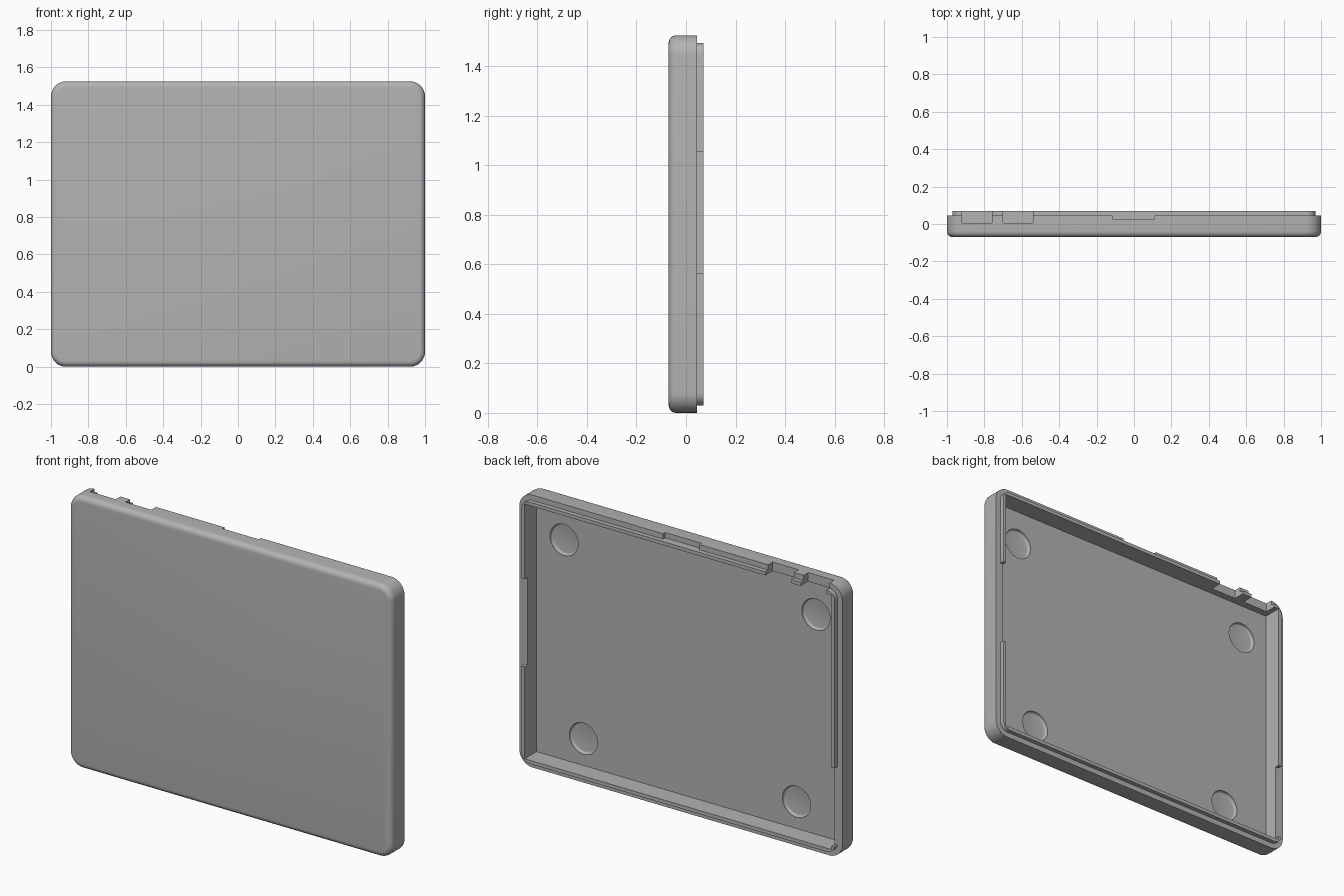
import bpy, bmesh, math
from mathutils import Vector

if "Cube" in bpy.data.objects:
    bpy.data.objects.remove(bpy.data.objects["Cube"])

W, H = 2.0, 1.525          # outer width and height
FRONT, RIM, LIP = -0.07, 0.045, 0.07
FLOOR, WALL, STEP = -0.035, 0.05, 0.03
CORNER, FILLET = 0.08, 0.03

grey = bpy.data.materials.new("grey_plastic")
grey.diffuse_color = (0.45, 0.45, 0.45, 1)
grey.use_nodes = True
grey.node_tree.nodes["Principled BSDF"].inputs["Base Color"].default_value = grey.diffuse_color


def ring(bm, inset, y, seg=8):
    """Rounded rectangle loop in the xz plane."""
    r = max(CORNER - inset, 0.01)
    cx, cz = W / 2 - inset - r, H / 2 - inset - r
    verts = []
    for q, (sx, sz) in enumerate([(1, 1), (-1, 1), (-1, -1), (1, -1)]):
        for i in range(seg + 1):
            a = (q + i / seg) * math.pi / 2
            verts.append(bm.verts.new((sx * cx + r * math.cos(a), y,
                                       H / 2 + sz * cz + r * math.sin(a))))
    return verts


def finish(bm, name):
    bmesh.ops.recalc_face_normals(bm, faces=bm.faces[:])
    mesh = bpy.data.meshes.new(name)
    bm.to_mesh(mesh)
    bm.free()
    ob = bpy.data.objects.new(name, mesh)
    mesh.materials.append(grey)
    bpy.context.collection.objects.link(ob)
    return ob


def box(name, x0, x1, y0, y1, z0, z1):
    bm = bmesh.new()
    bmesh.ops.create_cube(bm, size=1)
    for v in bm.verts:
        v.co = Vector(((x0 + x1) / 2 + v.co.x * (x1 - x0),
                       (y0 + y1) / 2 + v.co.y * (y1 - y0),
                       (z0 + z1) / 2 + v.co.z * (z1 - z0)))
    return finish(bm, name)


def dish(name, x, z, r=0.087, depth=0.018, bevel=0.01, seg=40):
    """Round recess cutter with a softened bottom edge."""
    bm = bmesh.new()
    steps = [(r, FLOOR + 0.02), (r, FLOOR - depth + bevel)]
    for i in range(1, 5):
        a = i * math.pi / 8
        steps.append((r - bevel * (1 - math.cos(a)),
                      FLOOR - depth + bevel * (1 - math.sin(a))))
    loops = [[bm.verts.new((x + q * math.cos(t * math.tau / seg), y,
                            z + q * math.sin(t * math.tau / seg)))
              for t in range(seg)] for q, y in steps]
    loft(bm, loops)
    return finish(bm, name)


def loft(bm, loops):
    n = len(loops[0])
    for a, b in zip(loops, loops[1:]):
        for i in range(n):
            bm.faces.new((a[i], a[(i + 1) % n], b[(i + 1) % n], b[i]))
    bm.faces.new(loops[0])
    bm.faces.new(loops[-1])


# Shell: filleted front, straight sides, stepped lip at the back
bm = bmesh.new()
sections = []
for i in range(7):
    a = i * math.pi / 12
    sections.append((FILLET * (1 - math.sin(a)), FRONT + FILLET * (1 - math.cos(a))))
sections += [(0, RIM), (STEP, RIM), (STEP, LIP)]
loft(bm, [ring(bm, inset, y) for inset, y in sections])
shell = finish(bm, "case_shell")

# Cutters: cavity, foot recesses, port notches, lip gaps
xi = W / 2 - WALL
cutters = [
    box("cavity_cutter", -xi, xi, FLOOR, 0.2, WALL, H - WALL),
    box("port_cutter_outer", -0.92, -0.76, 0.005, 0.2, H - 0.1, H + 0.1),
    box("port_cutter_inner", -0.70, -0.54, 0.005, 0.2, H - 0.1, H + 0.1),
    box("latch_cutter", -0.115, 0.11, 0.027, 0.2, H - STEP, H + 0.1),
    box("right_lip_gap_cutter", xi - 0.02, 1.1, RIM, 0.2, 0.565, 1.055),
    box("left_lip_gap_cutter", -1.1, -xi + 0.02, RIM, 0.2, 0.07, 0.51),
]
for s in (-1, 1):
    cutters.append(dish("upper_recess_cutter", s * 0.78, 1.28))
    cutters.append(dish("lower_recess_cutter", s * 0.66, 0.20))

bpy.context.view_layer.objects.active = shell
shell.select_set(True)
for c in cutters:
    mod = shell.modifiers.new(c.name, 'BOOLEAN')
    mod.operation, mod.solver, mod.object = 'DIFFERENCE', 'EXACT', c
    bpy.ops.object.modifier_apply(modifier=mod.name)
    bpy.data.objects.remove(c)

bpy.ops.object.select_all(action='DESELECT')
shell.select_set(True)
bpy.ops.object.shade_smooth_by_angle(angle=math.radians(30))
